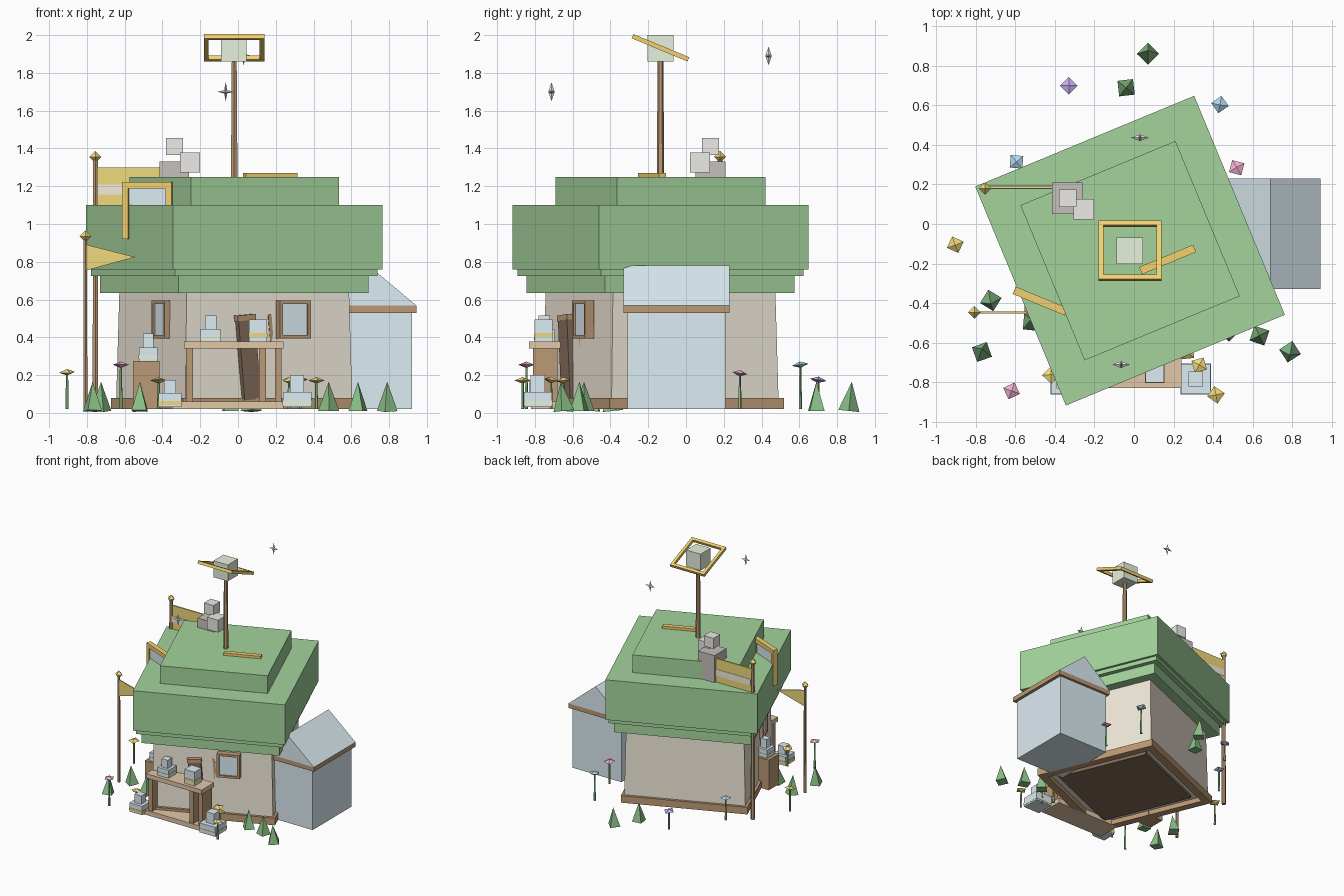
import bpy, bmesh, math
from mathutils import Matrix, Vector

if "Cube" in bpy.data.objects:
    bpy.data.objects.remove(bpy.data.objects["Cube"])

R = math.radians
A = R(22.5)              # twist of the cottage
CX, CY = -0.02, -0.135   # centre of the cottage
COL = dict(green=(.37, .65, .33), leaf=(.25, .52, .24), wall=(.86, .80, .69), wood=(.50, .32, .18),
           dark=(.22, .15, .10), tan=(.76, .58, .39), ice=(.72, .84, .89), orange=(.90, .64, .16),
           gold=(.87, .70, .20), pale=(.80, .88, .72), stone=(.56, .53, .50), smoke=(.84, .83, .79),
           pink=(.87, .43, .62), blue=(.45, .70, .88), purple=(.57, .40, .85), cream=(.88, .84, .72))
MATS = {}


def mat(c):
    if c not in MATS:
        MATS[c] = bpy.data.materials.new(c)
        MATS[c].diffuse_color = (*COL[c], 1)
    return MATS[c]


def finish(name, bm, c, M=Matrix()):
    bmesh.ops.recalc_face_normals(bm, faces=bm.faces)
    me = bpy.data.meshes.new(name)
    bm.to_mesh(me)
    bm.free()
    me.materials.append(mat(c))
    ob = bpy.data.objects.new(name, me)
    ob.matrix_world = M
    bpy.context.collection.objects.link(ob)
    return ob


def cube(name, loc, size, c, rz=0, M=None):
    bm = bmesh.new()
    bmesh.ops.create_cube(bm, size=1, matrix=Matrix.Diagonal((*size, 1)))
    return finish(name, bm, c, (M or Matrix()) @ Matrix.Translation(loc) @ Matrix.Rotation(rz, 4, 'Z'))


def block(name, x, y, z, c):
    return cube(name, [(a + b) / 2 for a, b in (x, y, z)], [b - a for a, b in (x, y, z)], c)


def cone(name, loc, r1, r2, z0, z1, c, n=6, rz=0, tilt=0):
    bm = bmesh.new()
    bmesh.ops.create_cone(bm, cap_ends=True, segments=n, radius1=r1, radius2=r2, depth=z1 - z0)
    M = Matrix.Translation((*loc, (z0 + z1) / 2)) @ Matrix.Rotation(tilt, 4, 'X') @ Matrix.Rotation(rz, 4, 'Z')
    return finish(name, bm, c, M)


def diamond(name, loc, r, h, c, rz=0, tilt=0):
    bm = bmesh.new()
    vs = [bm.verts.new((r * math.cos(i * math.pi / 2), r * math.sin(i * math.pi / 2), 0)) for i in range(4)]
    for z in (h, -h):
        p = bm.verts.new((0, 0, z))
        for i in range(4):
            bm.faces.new((vs[i], vs[(i + 1) % 4], p))
    finish(name, bm, c, Matrix.Translation(loc) @ Matrix.Rotation(tilt, 4, 'X') @ Matrix.Rotation(rz, 4, 'Z'))


def prism(name, pts, y0, y1, c):
    # x/z outline pushed along y
    bm = bmesh.new()
    f = bm.faces.new([bm.verts.new((x, y0, z)) for x, z in pts])
    ext = bmesh.ops.extrude_face_region(bm, geom=[f])
    bmesh.ops.translate(bm, vec=(0, y1 - y0, 0), verts=[v for v in ext['geom'] if isinstance(v, bmesh.types.BMVert)])
    return finish(name, bm, c)


def frame(name, M, w, h, bar, depth, c):
    # rectangular frame in local x/z
    for s in (-1, 1):
        cube(name + "_rail", (0, 0, s * (h - bar) / 2), (w, depth, bar), c, M=M)
        cube(name + "_post", (s * (w - bar) / 2, 0, 0), (bar, depth, h), c, M=M)


def place(x, y, z, rz=0, rx=0):
    return Matrix.Translation((x, y, z)) @ Matrix.Rotation(rz, 4, 'Z') @ Matrix.Rotation(rx, 4, 'X')


# cottage: foundation frame, floor, tapered walls, stepped roof
H = place(CX, CY, 0, A)
for k in range(4):
    cube("foundation_beam", (0, -.47, .05), (1.0, .06, .06), "wood",
         M=H @ Matrix.Rotation(k * math.pi / 2, 4, 'Z'))
cone("walls", (CX, CY), .957 / math.sqrt(2), .93 / math.sqrt(2), .06, .66, "wall", 4, A + R(45))
cube("floor", (0, 0, .05), (.76, .76, .03), "dark", M=H)
for name, s, z0, z1 in (("eave_lower", 1.087, .635, .735), ("eave_upper", 1.16, .725, .76),
                        ("roof_main", 1.2, .76, 1.10), ("roof_top", .85, 1.10, 1.25)):
    cube(name, (0, 0, (z0 + z1) / 2), (s, s, z1 - z0), "green", M=H)

# windows and door
for n, M in (("front_window", place(.295, -.545, .495, A)), ("side_window", place(-.40, -.455, .495, A - R(90)))):
    frame(n + "_frame", M, .18, .20, .018, .05, "wood")
    cube(n + "_pane", (0, .005, 0), (.155, .035, .175), "ice", M=M)
D = place(.055, -.63, .28, A + R(6)) @ Matrix.Rotation(R(-5), 4, 'Y')
cube("door", (0, 0, 0), (.10, .035, .42), "dark", M=D)
cube("door_lintel", (0, 0, .225), (.11, .04, .03), "wood", M=D)
cube("door_post", (.15, .02, .05), (.02, .04, .36), "wood", M=D)

# roof window frame and roof plank
W = place(-.475, -.39, 1.07, -A)
cube("dormer_beam", (0, 0, .135), (.285, .04, .035), "orange", M=W)
for s in (-1, 1):
    cube("dormer_post", (s * .125, 0, 0), (.035, .04, .30), "orange", M=W)
cube("dormer_pane", (.01, 0, .02), (.23, .02, .2), "ice", M=W)
cube("roof_plank", (.17, -.18, 1.26), (.295, .04, .022), "orange", A)

# mast with lantern cube and tilted ring
cone("mast", (CX, CY), .02, .015, 1.24, 1.87, "wood")
cube("lantern", (CX - .002, CY, 1.93), (.135, .135, .14), "pale")
frame("lantern_ring", place(CX, CY, 1.933, 0, R(90) - A), .32, .32, .025, .024, "orange")

# chimney and smoke
block("chimney", (-.415, -.26), (.05, .21), (1.0, 1.33), "stone")
cube("smoke", (-.335, .13, 1.41), (.09, .09, .09), "smoke")
cube("smoke", (-.255, .075, 1.325), (.105, .105, .105), "smoke")

# annex with gable roof
block("annex_body", (.46, .92), (-.31, .21), (.02, .54), "ice")
block("annex_eave", (.44, .945), (-.33, .23), (.53, .568), "wood")
prism("annex_roof", [(.44, .568), (.945, .568), (.692, .78)], -.33, .23, "ice")

# flag poles
for x, y, h, r in ((-.755, .18, 1.34, .017), (-.808, -.447, .92, .012)):
    cone("flag_pole", (x, y), r, r * .85, .02, h, "wood")
    diamond("pole_finial", (x, y, h + .015), .032, .032, "gold")
block("flag_square", (-.745, -.41), (.179, .191), (1.10, 1.30), "gold")
block("flag_stripe", (-.745, -.41), (.176, .194), (1.155, 1.21), "cream")
prism("flag_pennant", [(-.80, .755), (-.545, .825), (-.80, .89)], -.452, -.442, "gold")

# market counter
block("counter_plinth", (-.35, .24), (-.82, -.62), (.02, .06), "tan")
block("counter_top", (-.285, .24), (-.83, -.665), (.34, .377), "tan")
for x in (-.257, .13, .213):
    block("counter_leg", (x - .018, x + .018), (-.81, -.68), (.06, .34), "wood")
block("barrel", (-.555, -.415), (-.46, -.32), (.02, .275), "wood")

# lidded jars with a coloured band
for x, y, z, w, h, cw, ch, band in ((-.145, -.75, .377, .105, .068, .06, .07, "pale"),
                                    (.105, -.755, .377, .095, .118, 0, 0, "gold"),
                                    (-.36, -.80, .03, .12, .075, .065, .07, "gold"),
                                    (.313, -.785, .03, .15, .08, .075, .09, "pale"),
                                    (-.475, -.39, .275, .10, .07, .055, .075, "pale")):
    cube("jar", (x, y, z + h / 2), (w, w, h), "ice")
    cube("jar_band", (x, y, z + h * .3), (w + .005, w + .005, .022), band)
    if cw:
        cube("jar_lid", (x, y, z + h + ch / 2), (cw, cw, ch), "ice")

# flowers
FLOWERS = [(-.33, .70, .175, "purple"), (-.595, .315, .21, "blue"), (.435, .605, .255, "blue"),
           (.52, .285, .21, "pink"), (-.62, -.845, .255, "pink"), (-.905, -.105, .215, "gold"),
           (.33, -.715, .175, "gold"), (.415, -.865, .172, "gold"), (.27, -.65, .172, "gold"),
           (-.42, -.765, .172, "gold")]
for i, (x, y, z, c) in enumerate(FLOWERS):
    cone("flower_stem", (x, y), .009, .006, .02, z, "leaf", 5)
    diamond("flower_head", (x, y, z), .045, .017, c, i * .7, R(8) * (i % 3 - 1))

# pointed bushes
for i, (x, y) in enumerate([(.07, .87), (-.04, .69), (-.725, -.395), (-.77, -.64), (.635, -.565),
                            (.79, -.655), (-.52, -.49), (.48, -.54)]):
    cone("bush", (x, y), .056, 0, .01, .165, "leaf", 4, i * .9, R(6) * (i % 3 - 1))

# floating four-point sparkles
for x, y, z in ((-.065, -.712, 1.70), (.03, .437, 1.89)):
    bm = bmesh.new()
    rim = []
    for k in range(8):
        r = .012 if k % 2 else (.045 if k % 4 == 0 else .05)
        rim.append(bm.verts.new((r * math.cos(k * math.pi / 4), 0, r * math.sin(k * math.pi / 4))))
    for d in (-.017, .017):
        p = bm.verts.new((0, d, 0))
        for k in range(8):
            bm.faces.new((rim[k], rim[(k + 1) % 8], p))
    finish("sparkle", bm, "smoke", Matrix.Translation((x, y, z)))

for m in bpy.data.materials:
    if m.users and not m.is_grease_pencil:
        m.use_nodes = True
        m.node_tree.nodes["Principled BSDF"].inputs["Base Color"].default_value = m.diffuse_color
